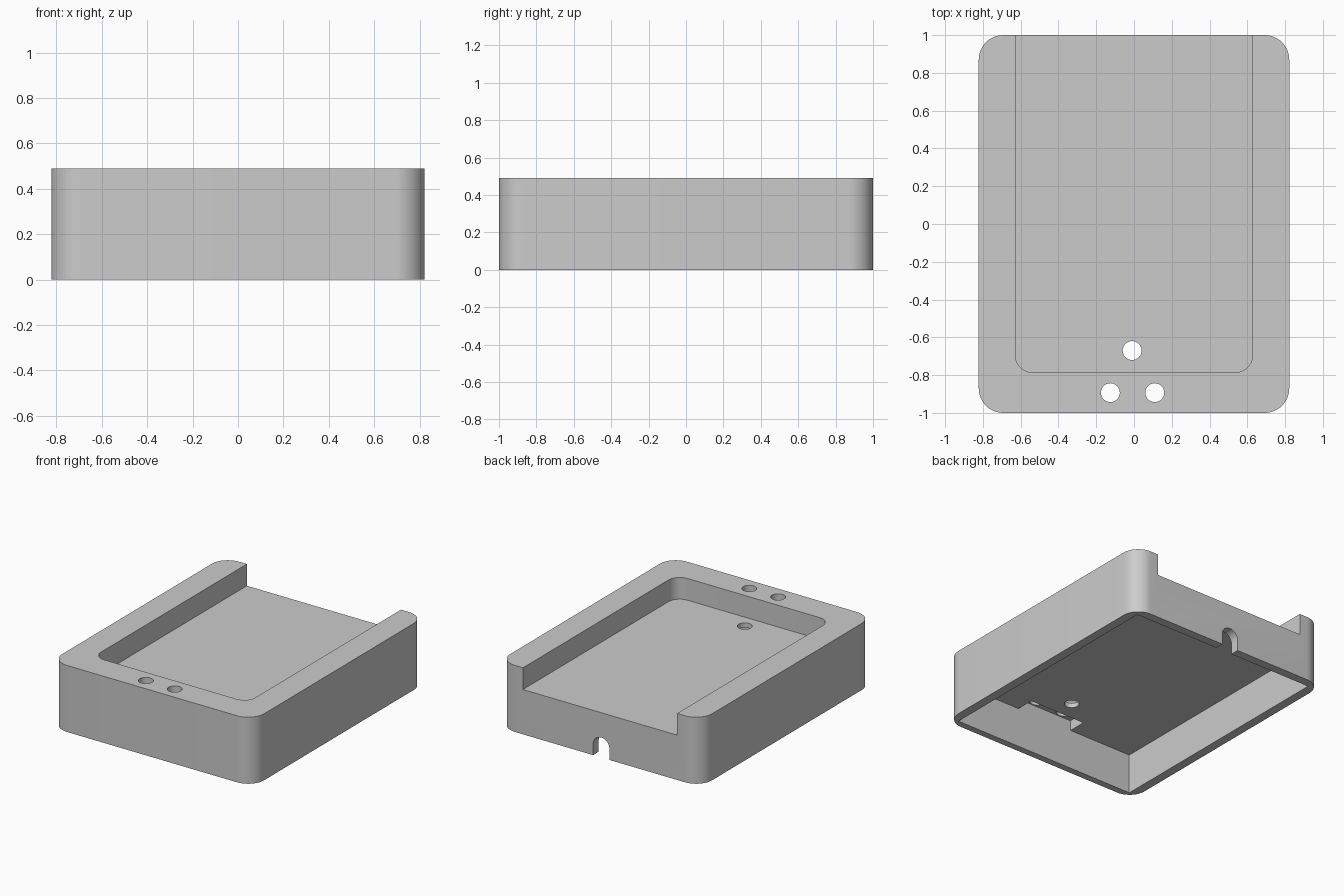
import bpy
import math

cube = bpy.data.objects.get("Cube")
if cube:
    bpy.data.objects.remove(cube, do_unlink=True)

grey = bpy.data.materials.new("plain_grey")
grey.use_nodes = True
colour = (0.6, 0.6, 0.6, 1)
grey.diffuse_color = colour
grey.node_tree.nodes["Principled BSDF"].inputs["Base Color"].default_value = colour


def prism(name, outline, low, high, axis="z"):
    """Extrude an outline along z, or an x-z outline along y."""
    n = len(outline)
    place = (lambda p, h: (p[0], p[1], h)) if axis == "z" else (lambda p, h: (p[0], h, p[1]))
    verts = [place(p, h) for h in (low, high) for p in outline]
    faces = [tuple(reversed(range(n))), tuple(range(n, 2 * n))]
    faces += [(i, (i + 1) % n, n + (i + 1) % n, n + i) for i in range(n)]
    if axis != "z":
        faces = [tuple(reversed(f)) for f in faces]
    mesh = bpy.data.meshes.new(name)
    mesh.from_pydata(verts, [], faces)
    mesh.materials.append(grey)
    obj = bpy.data.objects.new(name, mesh)
    bpy.context.collection.objects.link(obj)
    return obj


def arc(cx, cy, r, start, end, steps):
    angles = [math.radians(start + (end - start) * i / steps) for i in range(steps + 1)]
    return [(cx + r * math.cos(a), cy + r * math.sin(a)) for a in angles]


def rectangle(x0, x1, y0, y1, r=0):
    if not r:
        return [(x0, y0), (x1, y0), (x1, y1), (x0, y1)]
    corners = [(x1 - r, y1 - r), (x0 + r, y1 - r), (x0 + r, y0 + r), (x1 - r, y0 + r)]
    return [p for i, (x, y) in enumerate(corners)
            for p in arc(x, y, r, 90 * i, 90 * i + 90, 12)]


def cut(target, cutter):
    mod = target.modifiers.new("cut", "BOOLEAN")
    mod.operation = "DIFFERENCE"
    mod.solver = "EXACT"
    mod.object = cutter
    bpy.ops.object.select_all(action="DESELECT")
    bpy.context.view_layer.objects.active = target
    target.select_set(True)
    bpy.ops.object.modifier_apply(modifier=mod.name)
    bpy.data.objects.remove(cutter, do_unlink=True)


# Outer block with rounded upright corners
body = prism("dock_body", rectangle(-0.822, 0.822, -1, 1, 0.13), 0, 0.49)

# Top tray, open at the back
cut(body, prism("tray", rectangle(-0.628, 0.628, -0.785, 1.3, 0.09), 0.33, 0.7))

# Hollow underside, with a small recess in its roof at the front
cut(body, prism("hollow", rectangle(-0.755, 0.755, -0.95, 0.935), -0.2, 0.295))
cut(body, prism("recess", rectangle(-0.235, 0.225, -0.95, -0.815), 0.2, 0.37))

# Round through holes
for x, y in ((-0.01, -0.67), (-0.125, -0.893), (0.11, -0.893)):
    cut(body, prism("hole", arc(x, y, 0.05, 0, 360, 32)[:-1], 0.25, 0.7))

# Arched cable notch in the back wall
notch = [(-0.077, -0.2), (0.057, -0.2)] + arc(-0.01, 0.08, 0.067, 0, 180, 16)
cut(body, prism("cable_notch", notch, 0.85, 1.2, "y"))

bpy.ops.object.shade_smooth_by_angle(angle=math.radians(30))
